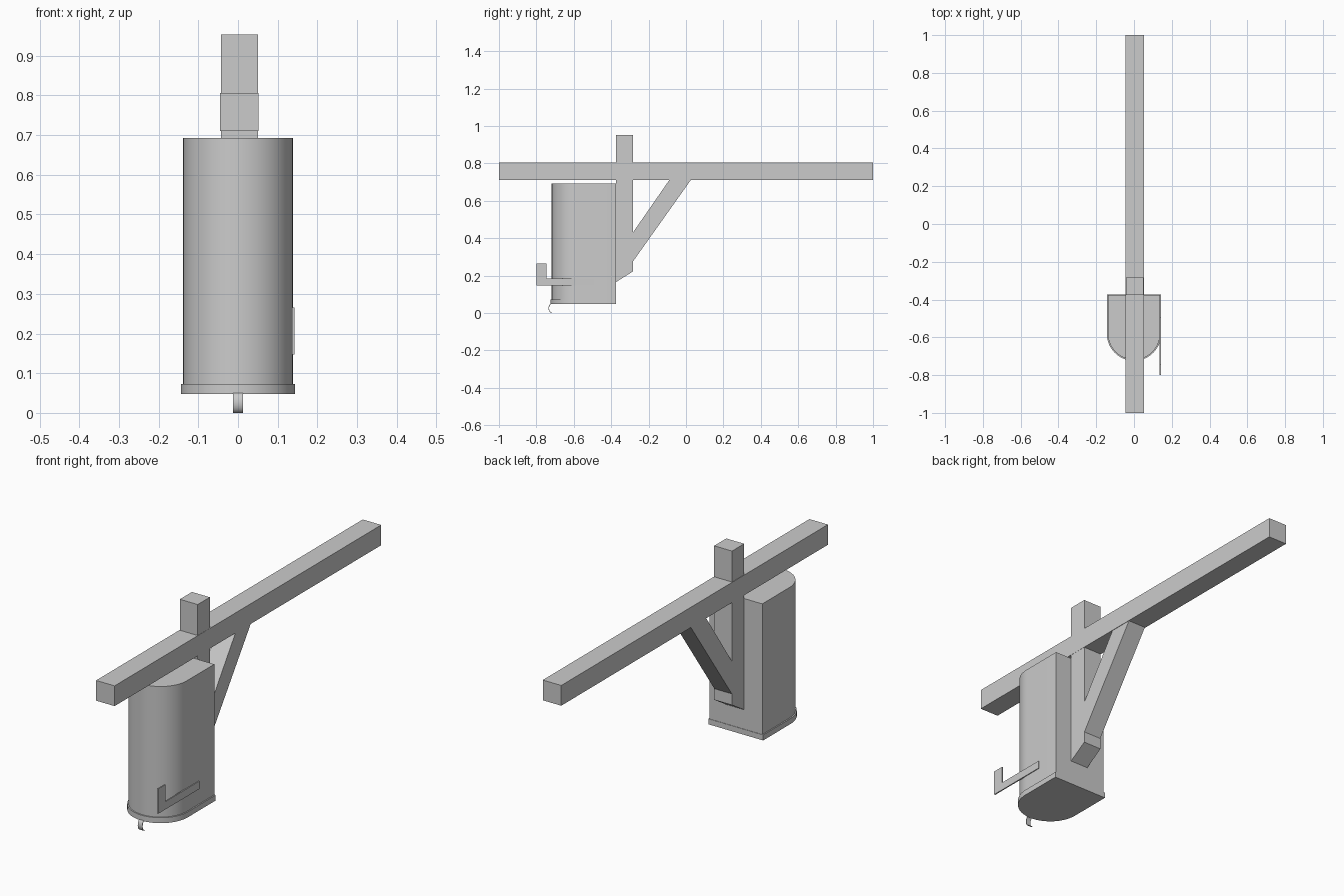
import bpy, bmesh, math
from mathutils import Vector

if "Cube" in bpy.data.objects:
    bpy.data.objects.remove(bpy.data.objects["Cube"])


def prism(name, profile, axis, lo, hi, smooth=False):
    """Extrude a closed 2D profile: axis 'X' takes (y, z), axis 'Z' takes (x, y)."""
    bm = bmesh.new()
    place = (lambda a, b: (lo, a, b)) if axis == 'X' else (lambda a, b: (a, b, lo))
    face = bm.faces.new([bm.verts.new(place(a, b)) for a, b in profile])
    move = Vector((hi - lo, 0, 0)) if axis == 'X' else Vector((0, 0, hi - lo))
    ext = bmesh.ops.extrude_face_region(bm, geom=[face], use_keep_orig=True)
    verts = [g for g in ext['geom'] if isinstance(g, bmesh.types.BMVert)]
    bmesh.ops.translate(bm, verts=verts, vec=move)
    bmesh.ops.recalc_face_normals(bm, faces=bm.faces)
    mesh = bpy.data.meshes.new(name)
    bm.to_mesh(mesh)
    bm.free()
    obj = bpy.data.objects.new(name, mesh)
    bpy.context.collection.objects.link(obj)
    if smooth:
        bpy.ops.object.select_all(action='DESELECT')
        obj.select_set(True)
        bpy.context.view_layer.objects.active = obj
        bpy.ops.object.shade_smooth_by_angle(angle=math.radians(30))
    return obj


def d_shape(radius, centre_y, back_y, steps=32):
    """Half-round front with straight sides and a flat back."""
    arc = [(-radius * math.cos(math.pi * i / steps),
            centre_y - radius * math.sin(math.pi * i / steps)) for i in range(steps + 1)]
    return arc + [(radius, back_y), (-radius, back_y)]


def rect(y0, y1, z0, z1):
    return [(y0, z0), (y1, z0), (y1, z1), (y0, z1)]


# Timber frame: long beam, upright with slanted foot, diagonal brace
prism("beam", rect(-1, 1, 0.71, 0.806), 'X', -0.045, 0.052)
prism("post", [(-0.375, 0.165), (-0.284, 0.222), (-0.284, 0.953), (-0.375, 0.953)],
      'X', -0.043, 0.051)
prism("brace", [(-0.284, 0.275), (0.025, 0.71), (-0.09, 0.71), (-0.284, 0.43)],
      'X', -0.042, 0.05)

# Round-fronted tank and its base rim
prism("tank", d_shape(0.138, -0.58, -0.375), 'Z', 0.05, 0.693, True)
prism("base_rim", d_shape(0.144, -0.58, -0.373), 'Z', 0.047, 0.073, True)

# Flat L-shaped lever on the right side
prism("lever", [(-0.80, 0.147), (-0.493, 0.147), (-0.493, 0.184), (-0.745, 0.184),
                (-0.745, 0.265), (-0.80, 0.265)], 'X', 0.136, 0.142)

# Curled strip spout under the front of the tank
outer, inner = [], []
for i in range(13):
    t = math.pi * (0.5 + i / 12)
    outer.append((-0.717 + 0.018 * math.cos(t), 0.026 + 0.026 * math.sin(t)))
    inner.append((-0.717 + 0.015 * math.cos(t), 0.026 + 0.023 * math.sin(t)))
prism("spout", outer + inner[::-1], 'X', -0.012, 0.012, True)
